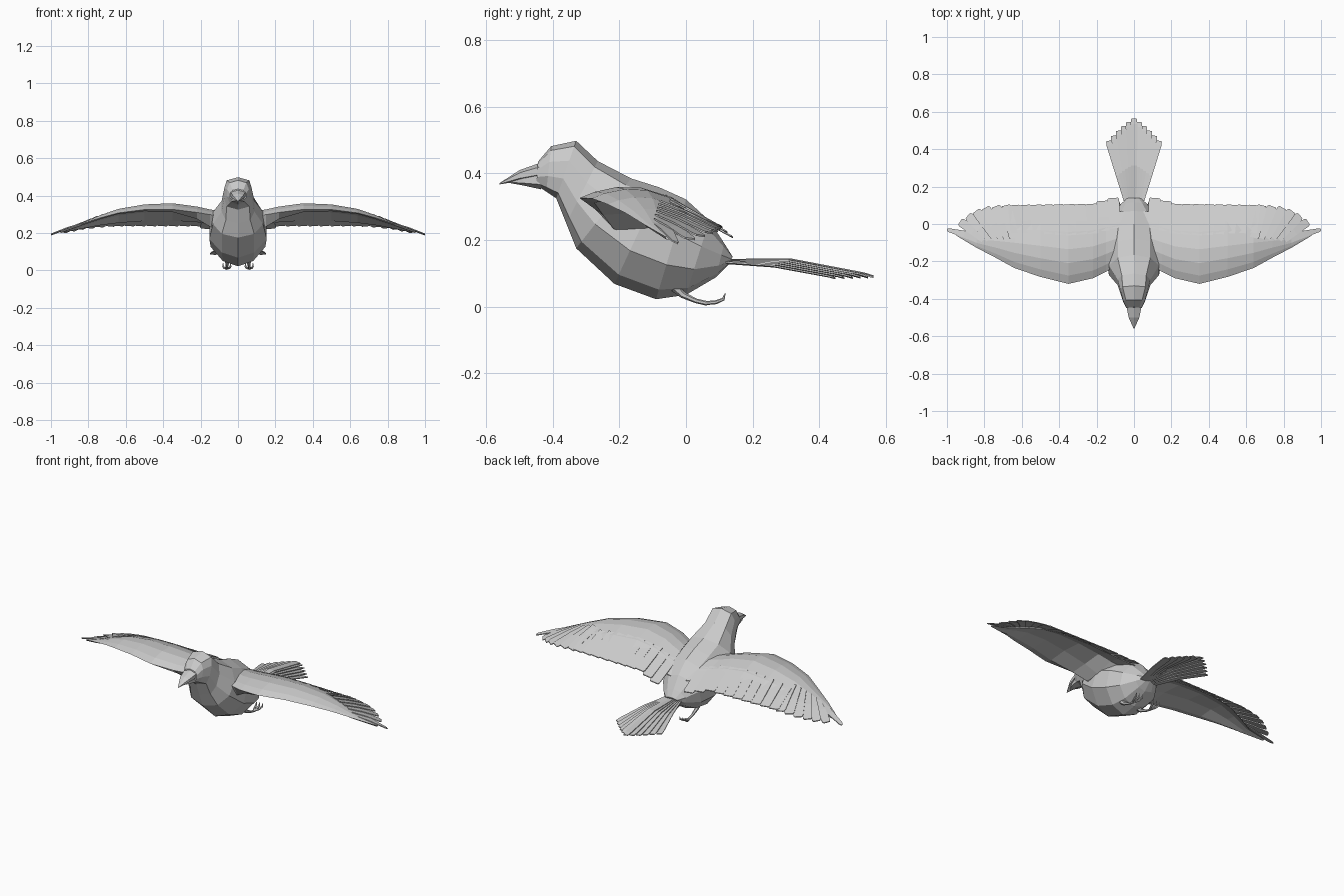
import bpy, bmesh, math
from mathutils import Vector

if "Cube" in bpy.data.objects:
    bpy.data.objects.remove(bpy.data.objects["Cube"])

grey = bpy.data.materials.new("plain grey")
grey.diffuse_color = (0.6, 0.6, 0.6, 1)
grey.use_nodes = True
grey.node_tree.nodes["Principled BSDF"].inputs["Base Color"].default_value = grey.diffuse_color


def finish(name, bm, mirror=False):
    bmesh.ops.recalc_face_normals(bm, faces=bm.faces)
    me = bpy.data.meshes.new(name)
    bm.to_mesh(me)
    bm.free()
    me.materials.append(grey)
    ob = bpy.data.objects.new(name, me)
    bpy.context.collection.objects.link(ob)
    if mirror:
        ob.modifiers.new("mirror", 'MIRROR').use_mirror_merge = False
    return ob


def loft(bm, rings):
    """Skin closed rings of points and cap both ends."""
    vr = [[bm.verts.new(p) for p in r] for r in rings]
    n = len(vr[0])
    for a, b in zip(vr, vr[1:]):
        for i in range(n):
            j = (i + 1) % n
            bm.faces.new((a[i], a[j], b[j], b[i]))
    bm.faces.new(vr[0])
    bm.faces.new(vr[-1])


def section(yt, zt, yb, zb, w, p=1.0, n=10):
    """Slanted body slice from a top point to a bottom point, half width w."""
    pts = []
    for k in range(n):
        a = 2 * math.pi * k / n
        s, t = math.sin(a), (1 - math.cos(a)) / 2
        x = 0 if abs(s) < 1e-6 else math.copysign(abs(s) ** p, s) * w
        pts.append((x, yt + (yb - yt) * t, zt + (zb - zt) * t))
    return pts


def feather(bm, base, tip, w0, w1, lift=0.0, roll=0.004, thick=0.005, blunt=0.8):
    """Thin, slightly arched and rolled blade with a blunt end."""
    d = tip - base
    side = Vector((d.y, -d.x, 0)).normalized()
    rings = []
    for t, w in ((0, w0), (0.45, (w0 + w1) / 2), (0.94, w1), (1, w1 * blunt)):
        c = base + d * t + Vector((0, 0, lift * 4 * t * (1 - t)))
        e = side * w / 2 + Vector((0, 0, roll / 2))
        dn = Vector((0, 0, -thick))
        rings.append([c - e, c + e, c + e + dn, c - e + dn])
    loft(bm, rings)


def tube(bm, pts, radii, n=6):
    """Tapered tube along points lying mostly along y."""
    rings = []
    for i, p in enumerate(pts):
        d = (pts[min(i + 1, len(pts) - 1)] - pts[max(i - 1, 0)]).normalized()
        u = d.cross(Vector((1, 0, 0))).normalized()
        v = d.cross(u)
        rings.append([p + radii[i] * (u * math.cos(2 * math.pi * k / n) +
                                      v * math.sin(2 * math.pi * k / n)) for k in range(n)])
    loft(bm, rings)


# body with neck and head
bm = bmesh.new()
loft(bm, [section(*s) for s in (
    (-0.445, 0.435, -0.45, 0.365, 0.044, 0.8),
    (-0.405, 0.482, -0.42, 0.345, 0.060, 0.6),
    (-0.330, 0.498, -0.39, 0.325, 0.075, 0.4),
    (-0.265, 0.437, -0.36, 0.250, 0.090, 0.6),
    (-0.165, 0.385, -0.33, 0.175, 0.140, 0.9),
    (-0.080, 0.358, -0.215, 0.068, 0.163, 1.2),
    (0.000, 0.322, -0.09, 0.022, 0.155, 1.2),
    (0.070, 0.258, 0.00, 0.035, 0.125, 1.1),
    (0.115, 0.190, 0.09, 0.088, 0.075),
    (0.140, 0.150, 0.13, 0.128, 0.040))])
finish("body", bm)

# beak, two halves
bm = bmesh.new()
loft(bm, [section(*s, n=6) for s in (
    (-0.435, 0.433, -0.435, 0.385, 0.048),
    (-0.50, 0.410, -0.50, 0.377, 0.033),
    (-0.56, 0.371, -0.56, 0.367, 0.002))])
finish("upper_beak", bm)
bm = bmesh.new()
loft(bm, [section(*s, n=6) for s in (
    (-0.435, 0.410, -0.435, 0.352, 0.042),
    (-0.49, 0.392, -0.49, 0.364, 0.028),
    (-0.535, 0.378, -0.535, 0.372, 0.003))])
finish("lower_beak", bm)

# wing stations: x, leading y, z, trailing y, z, thickness
ST = [(0.05, -0.20, 0.290, 0.07, 0.240, 0.12),
      (0.15, -0.255, 0.298, 0.06, 0.250, 0.095),
      (0.22, -0.29, 0.310, 0.05, 0.262, 0.06),
      (0.35, -0.32, 0.326, 0.05, 0.270, 0.035),
      (0.50, -0.283, 0.325, 0.05, 0.268, 0.025),
      (0.64, -0.235, 0.307, 0.035, 0.258, 0.018),
      (0.74, -0.180, 0.280, 0.000, 0.245, 0.014),
      (0.84, -0.128, 0.248, -0.04, 0.226, 0.010),
      (0.95, -0.062, 0.210, -0.042, 0.204, 0.006)]


def wing_top(x, u):
    for a, b in zip(ST, ST[1:]):
        if x <= b[0]:
            break
    f = (x - a[0]) / (b[0] - a[0])
    _, yl, zl, yt, zt, _ = [p + (q - p) * f for p, q in zip(a, b)]
    z = zl + (zt - zl) * u + 0.16 * (yt - yl) * 4 * u * (1 - u)
    return Vector((x, yl + (yt - yl) * u, z))


# wing arm and coverts
bm = bmesh.new()
rings = []
for s in ST:
    top = [wing_top(s[0], u) for u in (0, 0.12, 0.3, 0.5, 0.75, 1)]
    low = [wing_top(s[0], u) - Vector((0, 0, s[5] * k + 0.004))
           for u, k in ((1, 0), (0.75, 0.3), (0.42, 0.95), (0.12, 0.8))]
    rings.append(top + low)
loft(bm, rings)
finish("wing", bm, True)

# inner flight feathers
bm = bmesh.new()
for i in range(10):
    f = i / 9
    x = 0.10 + 0.53 * f
    near = max(0, 1 - i / 2)
    tip = Vector((x + 0.012, 0.109 - 0.008 * f + 0.03 * near, 0.242 - 0.03 * near))
    feather(bm, wing_top(x, 0.7), tip, 0.056, 0.064, blunt=0.85)
finish("inner_wing_feathers", bm, True)

# outer flight feathers fanned at the wing tip
bm = bmesh.new()
tips = [(0.685, 0.100, 0.240), (0.74, 0.095, 0.236), (0.795, 0.087, 0.230),
        (0.845, 0.070, 0.224), (0.888, 0.045, 0.215), (0.93, 0.012, 0.206),
        (1.0, -0.03, 0.194)]
for i, t in enumerate(tips):
    base = wing_top(0.64 + 0.032 * i, 0.6)
    last = i == 6
    feather(bm, base, Vector(t), 0.055, 0.02 if last else 0.056 - 0.002 * i, 0.004,
            blunt=0.4 if last else 0.75)
finish("outer_wing_feathers", bm, True)

# fanned tail
bm = bmesh.new()
for i in range(11):
    s = i / 5 - 1
    a = abs(s)
    base = Vector((0.036 * s, 0.11, 0.141 - 0.006 * a))
    tip = Vector((0.135 * s, 0.563 - 0.118 * a ** 1.2, 0.092 - 0.003 * a))
    feather(bm, base, tip, 0.028, 0.038, 0.024 - 0.014 * a,
            0.004 * (1 if s > 0 else -1), blunt=0.75)
finish("tail", bm)

# tucked legs with curled toes
bm = bmesh.new()
tube(bm, [Vector(p) for p in ((0.058, -0.04, 0.065), (0.058, -0.01, 0.035),
                              (0.06, 0.03, 0.017), (0.06, 0.065, 0.009))],
     (0.016, 0.010, 0.007, 0.007))
for dx in (-0.02, 0, 0.02):
    tube(bm, [Vector(p) for p in ((0.06, 0.058, 0.010), (0.06 + dx * 0.7, 0.09, 0.013),
                                  (0.06 + dx, 0.112, 0.022), (0.06 + dx, 0.118, 0.040))],
         (0.006, 0.006, 0.005, 0.001))
finish("leg", bm, True)
